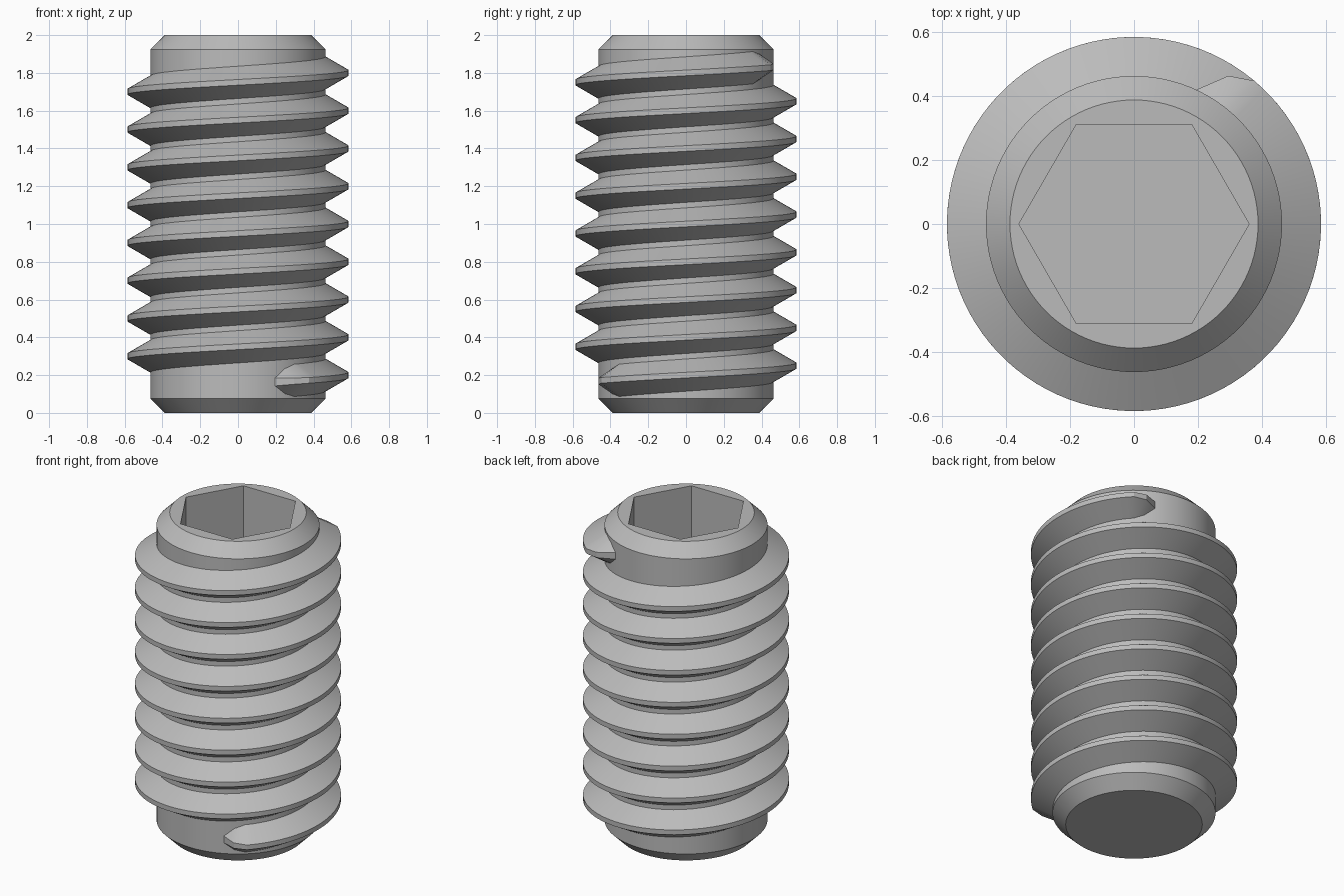
import bpy, bmesh, math
from math import cos, sin, radians, pi

cube = bpy.data.objects.get("Cube")
if cube:
    bpy.data.objects.remove(cube, do_unlink=True)

ROOT, CREST, PITCH, HEIGHT = 0.463, 0.585, 0.2, 2.0
SEGMENTS = 96

steel = bpy.data.materials.new("grey steel")
steel.use_nodes = True
colour = (0.5, 0.5, 0.5, 1)
steel.diffuse_color = colour
steel.node_tree.nodes["Principled BSDF"].inputs["Base Color"].default_value = colour


def ring(bm, radius, z, sides):
    return [bm.verts.new((radius * cos(2 * pi * i / sides),
                          radius * sin(2 * pi * i / sides), z))
            for i in range(sides)]


def skin(bm, a, b):
    for i in range(len(a)):
        j = (i + 1) % len(a)
        bm.faces.new((a[i], a[j], b[j], b[i]))


def finish(bm, name):
    bmesh.ops.recalc_face_normals(bm, faces=bm.faces)
    mesh = bpy.data.meshes.new(name)
    bm.to_mesh(mesh)
    bm.free()
    mesh.materials.append(steel)
    obj = bpy.data.objects.new(name, mesh)
    bpy.context.collection.objects.link(obj)
    bpy.ops.object.select_all(action='DESELECT')
    obj.select_set(True)
    bpy.context.view_layer.objects.active = obj
    bpy.ops.object.shade_smooth_by_angle(angle=radians(25))
    return obj


# Chamfered shank with a blind hexagonal socket
bm = bmesh.new()
profile = [(0.388, 0), (ROOT, 0.075), (ROOT, HEIGHT - 0.075), (0.388, HEIGHT)]
rings = [ring(bm, r, z, SEGMENTS) for r, z in profile]
for a, b in zip(rings, rings[1:]):
    skin(bm, a, b)
bm.faces.new(rings[0])
hex_top = ring(bm, 0.36, HEIGHT, 6)
hex_floor = ring(bm, 0.36, HEIGHT - 0.7, 6)
skin(bm, hex_top, hex_floor)
bm.faces.new(hex_floor)
rim = [bm.edges.get((loop[i - 1], loop[i]))
       for loop in (rings[-1], hex_top) for i in range(len(loop))]
bmesh.ops.triangle_fill(bm, edges=rim, use_beauty=True, normal=(0, 0, 1))
finish(bm, "shank")

# Helical thread that fades into the shank at both ends
bm = bmesh.new()
start, end, fade = -65, 65 + 8 * 360, 15
turn_angle = end - start - 2 * fade
count = round(turn_angle / 3.75)
angles = [start, start + fade / 2]
angles += [start + fade + turn_angle * i / count for i in range(count + 1)]
angles += [end - fade / 2, end]
base = 0.455
sections = []
for deg in angles:
    a = radians(deg)
    grow = sin(pi / 2 * min(1, (deg - start) / fade, (end - deg) / fade))
    r = ROOT + 0.001 + (CREST - ROOT - 0.001) * grow
    z = PITCH + PITCH * deg / 360
    tip = 0.015 + 0.006 * (1 - grow)
    foot = tip + (r - base) * math.tan(radians(30))
    sections.append([bm.verts.new((q * cos(a), q * sin(a), z + h))
                     for q, h in ((base, -foot), (r, -tip), (r, tip), (base, foot))])
for a, b in zip(sections, sections[1:]):
    skin(bm, a, b)
bm.faces.new(sections[0])
bm.faces.new(sections[-1])
finish(bm, "thread")
